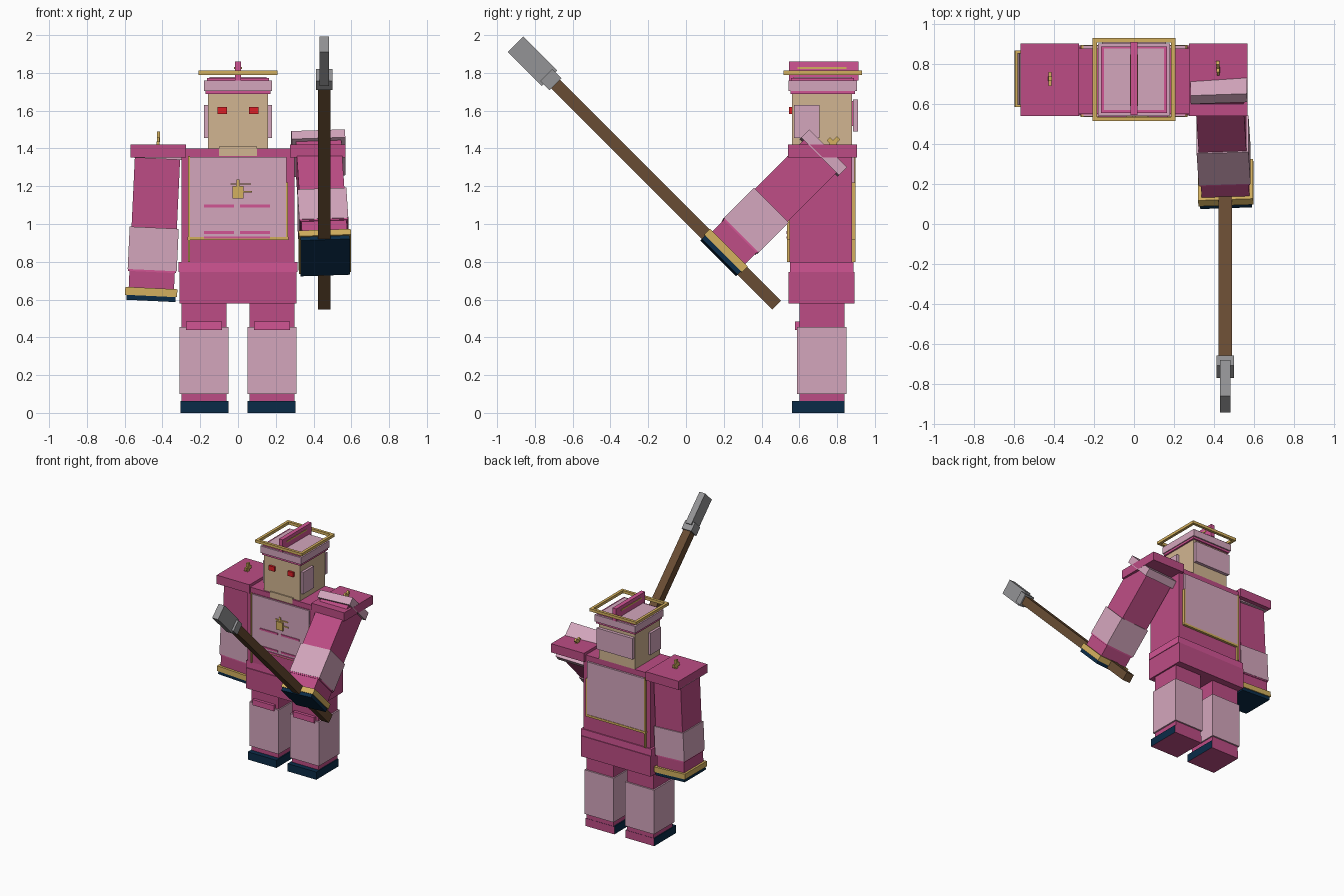
import bpy, bmesh, math
from mathutils import Matrix, Vector

if "Cube" in bpy.data.objects:
    bpy.data.objects.remove(bpy.data.objects["Cube"], do_unlink=True)


def material(name, srgb):
    col = [c / 12.92 if c <= 0.04045 else ((c + 0.055) / 1.055) ** 2.4 for c in srgb] + [1]
    m = bpy.data.materials.new(name)
    m.use_nodes = True
    m.diffuse_color = col
    m.node_tree.nodes["Principled BSDF"].inputs["Base Color"].default_value = col
    return m


MAGENTA = material("magenta", (0.74, 0.30, 0.52))
PINK = material("bright pink", (0.82, 0.33, 0.58))
PALE = material("pale pink", (0.83, 0.65, 0.74))
GOLD = material("gold", (0.83, 0.69, 0.37))
NAVY = material("navy", (0.04, 0.17, 0.28))
TAN = material("tan", (0.82, 0.71, 0.57))
RED = material("red", (0.87, 0.12, 0.15))
BROWN = material("brown", (0.41, 0.30, 0.20))
GREY = material("grey", (0.58, 0.58, 0.59))


def box(name, x, y, z, mat, matrix=None):
    """Box from (min, max) ranges on each axis, optionally placed by a matrix."""
    lo, hi = Vector((x[0], y[0], z[0])), Vector((x[1], y[1], z[1]))
    bm = bmesh.new()
    bmesh.ops.create_cube(bm, size=1)
    for v in bm.verts:
        v.co = Vector([(lo[i] + hi[i]) / 2 + v.co[i] * abs(hi[i] - lo[i]) for i in range(3)])
    mesh = bpy.data.meshes.new(name)
    bm.to_mesh(mesh)
    bm.free()
    mesh.materials.append(mat)
    ob = bpy.data.objects.new(name, mesh)
    bpy.context.collection.objects.link(ob)
    if matrix:
        ob.matrix_world = matrix
    return ob


def frame(name, x, y, z, t, mat):
    """Flat rectangular ring lying level, t wide."""
    box(name + "_front", x, (y[0], y[0] + t), z, mat)
    box(name + "_back", x, (y[1] - t, y[1]), z, mat)
    for side, a in (("right", x[0]), ("left", x[1] - t)):
        box(name + "_" + side, (a, a + t), (y[0] + t, y[1] - t), z, mat)


def sym(half):
    return (-half, half)


# Legs
for side, s in (("right", -1), ("left", 1)):
    def mx(a, b):
        return tuple(sorted((s * a, s * b)))
    foot = box(side + "_foot", mx(0.05, 0.305), (0.56, 0.84), (0, 0.062), NAVY)
    foot.data.materials.append(MAGENTA)
    for f in foot.data.polygons:  # heel and sole
        if f.normal.y > 0.5 or f.normal.z < -0.5:
            f.material_index = 1
    box(side + "_leg", mx(0.06, 0.298), (0.60, 0.838), (0.06, 0.60), MAGENTA)
    box(side + "_shin_guard", mx(0.05, 0.31), (0.587, 0.85), (0.10, 0.455), PALE)
    box(side + "_knee_plate", mx(0.085, 0.275), (0.577, 0.61), (0.44, 0.485), PINK)

# Hips and torso
box("hips", sym(0.31), (0.543, 0.893), (0.58, 0.745), MAGENTA)
box("belt", sym(0.315), (0.55, 0.887), (0.745, 0.80), PINK)
box("torso", sym(0.298), (0.548, 0.878), (0.80, 1.36), MAGENTA)
for s in (-1, 1):
    box("collar", tuple(sorted((s * 0.10, s * 0.29))), (0.55, 0.88), (1.36, 1.40), MAGENTA)
box("collar_back", sym(0.10), (0.82, 0.88), (1.36, 1.40), MAGENTA)
box("neck", sym(0.10), (0.553, 0.82), (1.355, 1.41), TAN)
box("chest_panel", sym(0.257), (0.538, 0.56), (0.93, 1.355), PALE)
box("back_panel", sym(0.257), (0.87, 0.893), (0.93, 1.355), PALE)
for part, y in (("front", (0.535, 0.56)), ("back", (0.87, 0.897))):
    box(part + "_trim_low", sym(0.267), y, (0.915, 0.932), GOLD)
    box(part + "_trim_side", (-0.265, -0.253), y, (0.80, 1.36), GOLD)
    box(part + "_trim_edge", (0.255, 0.265), y, (0.932, 1.22), GOLD)

# Chest stripes and badge
for z in (1.095, 0.955):
    for x in ((-0.18, -0.02), (0.01, 0.17)):
        box("chest_stripe", x, (0.532, 0.539), (z - 0.007, z + 0.007), PINK)
box("chest_stripe_low", (-0.18, 0.17), (0.532, 0.539), (0.922, 0.934), PINK)
box("badge", sym(0.03), (0.526, 0.539), (1.135, 1.20), GOLD)
box("badge_bar", (-0.04, 0.07), (0.53, 0.539), (1.208, 1.215), GOLD)
box("badge_pin", (-0.007, 0.007), (0.53, 0.539), (1.20, 1.235), GOLD)
box("badge_wing", (0.03, 0.075), (0.53, 0.539), (1.168, 1.175), GOLD)

# Head
box("head", sym(0.16), (0.562, 0.88), (1.40, 1.72), TAN)
box("helmet", sym(0.18), (0.543, 0.905), (1.705, 1.76), PALE)
box("helmet_band", sym(0.173), (0.552, 0.895), (1.688, 1.706), PINK)
box("helmet_top", sym(0.165), (0.555, 0.89), (1.76, 1.772), PINK)
box("helmet_top_plate", sym(0.15), (0.57, 0.88), (1.77, 1.778), PALE)
box("crest", sym(0.017), (0.545, 0.912), (1.76, 1.86), PINK)
box("crest_stripe", sym(0.02), (0.59, 0.85), (1.82, 1.832), GOLD)
frame("halo", sym(0.208), (0.515, 0.932), (1.79, 1.812), 0.022, GOLD)
box("head_back_plate", sym(0.16), (0.885, 0.91), (1.49, 1.66), PALE)
box("head_back_mount", sym(0.12), (0.875, 0.89), (1.52, 1.65), PINK)
for s in (-1, 1):
    box("ear_plate", tuple(sorted((s * 0.155, s * 0.18))), (0.573, 0.708), (1.455, 1.63), PALE)
    box("eye", tuple(sorted((s * 0.058, s * 0.108))), (0.545, 0.57), (1.583, 1.62), RED)


# Arms hang down from the shoulder pivot; the left one is raised forward
def arm(side, s, lift):
    m = (Matrix.Translation((s * 0.425, 0.727, 1.375))
         @ Matrix.Rotation(math.radians(lift), 4, "X")
         @ Matrix.Rotation(math.radians(-2.7 * s), 4, "Y"))

    def part(name, hx, hy, z, mat):
        box(side + "_" + name, sym(hx), sym(hy), z, mat, m)
    part("shoulder_plate", 0.142, 0.142, (-0.03, 0.03), PALE)
    part("arm", 0.12, 0.122, (-0.72, 0.0), MAGENTA)
    part("forearm_band", 0.13, 0.13, (-0.62, -0.395), PALE)
    part("forearm_trim", 0.127, 0.127, (-0.63, -0.615), PINK)
    part("cuff", 0.138, 0.141, (-0.757, -0.715), GOLD)
    part("hand", 0.13, 0.134, (-0.783, -0.757), NAVY)
    part("shoulder_badge", 0.007, 0.035, (0.06, 0.085), GOLD)
    part("shoulder_badge_pin", 0.008, 0.012, (0.0, 0.115), GOLD)
    box(side + "_shoulder", tuple(sorted((s * 0.275, s * 0.568))), (0.54, 0.905),
        (1.352, 1.422), MAGENTA)


arm("right", -1, 0)
arm("left", 1, -45)

# Long hammer held across the left hand
h = Matrix.Translation((0.457, 0.48, 0.57)) @ Matrix.Rotation(math.radians(45), 4, "X")
box("hammer_handle", sym(0.033), sym(0.033), (0, 1.68), BROWN, h)
box("hammer_socket", sym(0.043), sym(0.045), (1.655, 1.725), GREY, h)
box("hammer_head", sym(0.026), sym(0.058), (1.70, 1.955), GREY, h)
